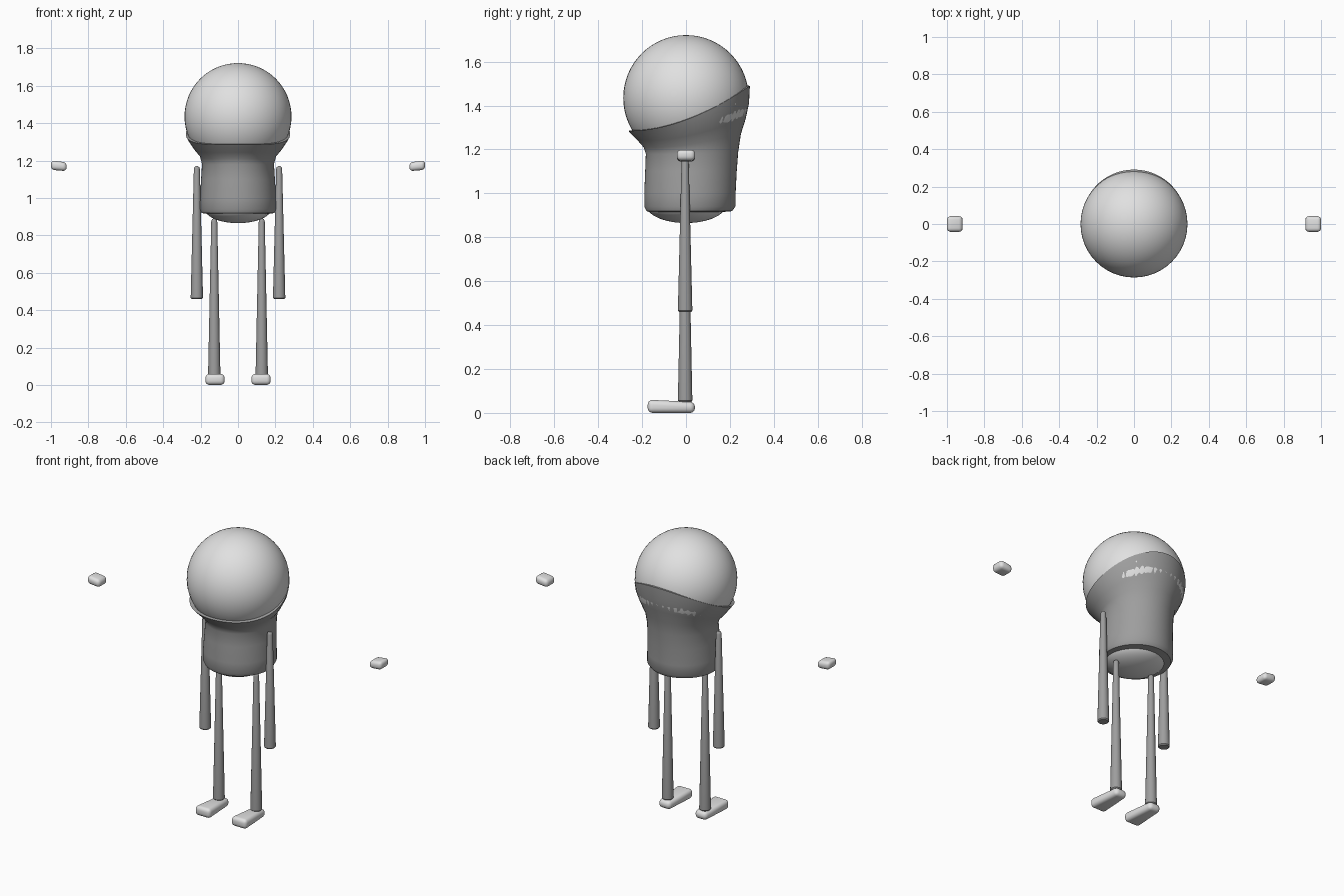
import bpy, bmesh
from math import sin, cos, pi, radians

cube = bpy.data.objects.get("Cube")
if cube:
    bpy.data.objects.remove(cube)


def material(name, value):
    m = bpy.data.materials.new(name)
    m.use_nodes = True
    m.diffuse_color = (value, value, value, 1)
    m.node_tree.nodes["Principled BSDF"].inputs["Base Color"].default_value = m.diffuse_color
    return m


light = material("light grey", 0.75)
dark = material("dark grey", 0.34)


def finish(name, bm, mat, angle=40):
    bmesh.ops.recalc_face_normals(bm, faces=bm.faces)
    mesh = bpy.data.meshes.new(name)
    bm.to_mesh(mesh)
    bm.free()
    mesh.materials.append(mat)
    ob = bpy.data.objects.new(name, mesh)
    bpy.context.collection.objects.link(ob)
    bpy.ops.object.select_all(action="DESELECT")
    ob.select_set(True)
    bpy.context.view_layer.objects.active = ob
    bpy.ops.object.shade_smooth_by_angle(angle=radians(angle))
    return ob


def loft(name, ring_points, mat, caps=True):
    """Skin a list of closed rings of points."""
    bm = bmesh.new()
    rings = [[bm.verts.new(p) for p in ring] for ring in ring_points]
    n = len(rings[0])
    for a, b in zip(rings, rings[1:]):
        for i in range(n):
            bm.faces.new((a[i], a[(i + 1) % n], b[(i + 1) % n], b[i]))
    if caps:
        bm.faces.new(rings[0])
        bm.faces.new(rings[-1])
    return finish(name, bm, mat)


def ellipsoid(name, z, rx, rz, mat):
    bm = bmesh.new()
    bmesh.ops.create_uvsphere(bm, u_segments=48, v_segments=32, radius=1)
    for v in bm.verts:
        v.co = (v.co.x * rx, v.co.y * rx, v.co.z * rz + z)
    return finish(name, bm, mat)


def limb(name, x, z0, z1):
    # tapered tube with a rounded upper tip
    profile = [(0.028, z0), (0.033, z0 + 0.006), (0.016, z1 - 0.015),
               (0.013, z1 - 0.006), (0.006, z1)]
    rings = [[(x + r * cos(a), r * sin(a) - 0.004, z)
              for a in [2 * pi * i / 24 for i in range(24)]] for r, z in profile]
    return loft(name, rings, dark)


def rounded_block(name, size, centre, shape, bevel, mat):
    # box whose corners are moved by a rule, then bevelled
    bm = bmesh.new()
    bmesh.ops.create_cube(bm, size=2)
    for v in bm.verts:
        p = shape(*v.co)
        v.co = [c + s * q / 2 for c, s, q in zip(centre, size, p)]
    bmesh.ops.bevel(bm, geom=bm.edges[:], offset=bevel, segments=4,
                    profile=0.5, affect="EDGES", clamp_overlap=True)
    return finish(name, bm, mat, 50)


# head and the rounded belly under the body
ellipsoid("head", 1.435, 0.286, 0.286, light)
ellipsoid("belly", 0.945, 0.18, 0.08, light)

# body shell: front, side and back profiles (radius, height) blended round the axis
front = [(.160, .925), (.165, .915), (.18, .919), (.19, .94), (.19, 1.0), (.186, 1.1), (.183, 1.18),
         (.193, 1.21), (.222, 1.243), (.25, 1.27), (.262, 1.285), (.23, 1.29)]
side = [(.160, .925), (.165, .915), (.195, .919), (.205, .94), (.203, 1.0), (.196, 1.1), (.19, 1.18),
        (.202, 1.22), (.235, 1.26), (.267, 1.31), (.279, 1.335), (.25, 1.34)]
back = [(.160, .925), (.165, .915), (.21, .919), (.225, .94), (.226, 1.0), (.231, 1.1), (.238, 1.19),
        (.25, 1.27), (.272, 1.34), (.287, 1.41), (.291, 1.49), (.265, 1.492)]


def blend(f, s, b, t):
    return s + (b - f) / 2 * t + (f + b - 2 * s) / 2 * t * t


rings = []
for f, s, b in zip(front, side, back):
    ring = []
    for i in range(64):
        a = 2 * pi * i / 64
        r, z = (blend(f[k], s[k], b[k], sin(a)) for k in (0, 1))
        ring.append((r * cos(a), r * sin(a), z))
    rings.append(ring)
loft("body", rings, dark, caps=False)

# limbs, feet and detached hands on both sides
for label, sx in (("left", 1), ("right", -1)):
    limb(label + "_arm", sx * 0.22, 0.46, 1.17)
    limb(label + "_leg", sx * 0.127, 0.05, 0.89)
    rounded_block(label + "_foot", (0.106, 0.215, 0.06), (sx * 0.123, -0.067, 0.03),
                  lambda x, y, z: (x * (0.87 - 0.13 * y), y, z if z < 0 or y < 0 else 0.65),
                  0.022, light)
    rounded_block(label + "_hand", (0.084, 0.084, 0.058), (sx * 0.958, 0, 1.172),
                  lambda x, y, z: (x, y, z + (0.25 if x * sx > 0 and z < 0 else 0)
                                   - (0.4 if x * sx < 0 < z else 0)),
                  0.02, light)
